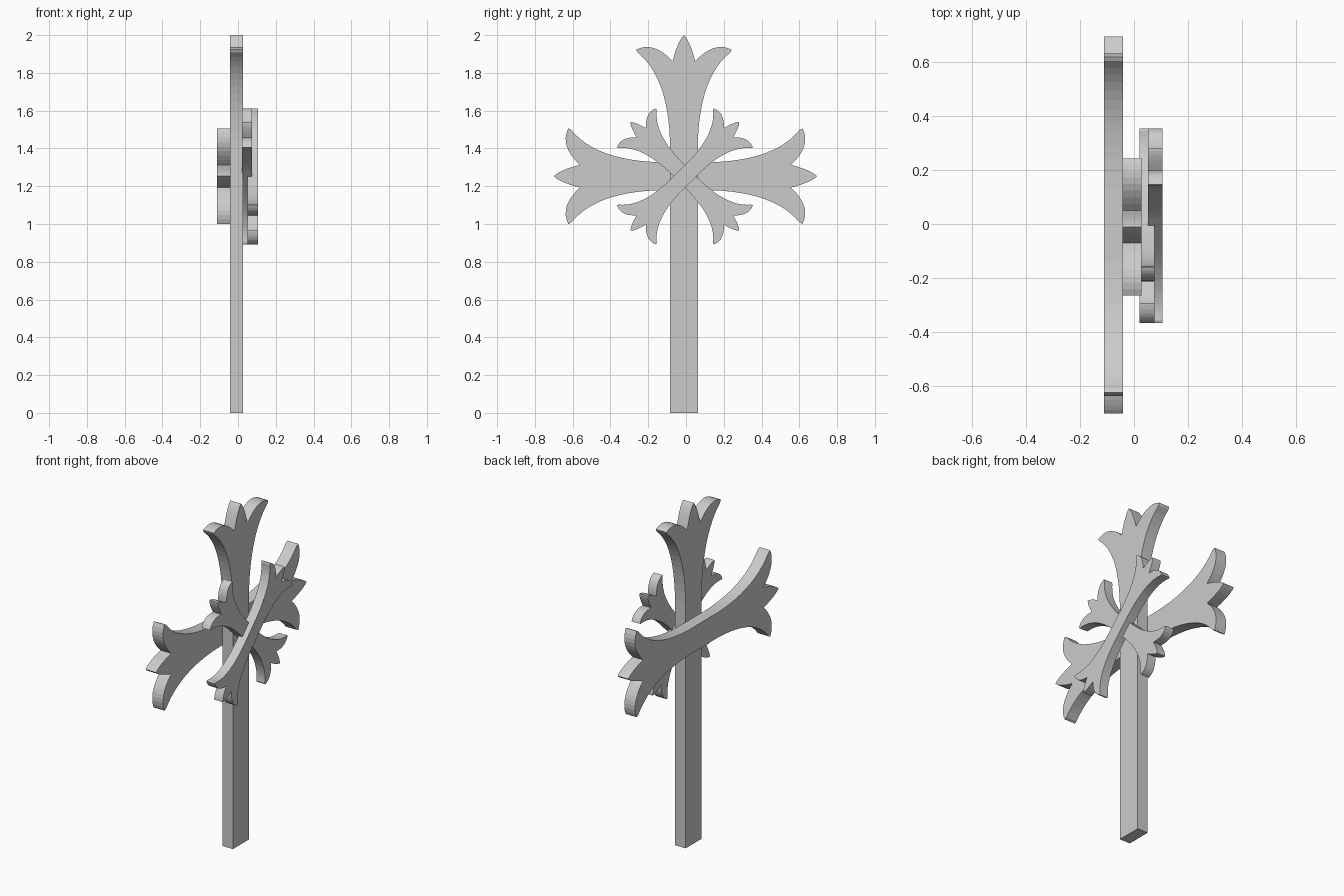
import bpy, bmesh
from math import cos, sin, radians

if "Cube" in bpy.data.objects:
    bpy.data.objects.remove(bpy.data.objects["Cube"])

HALF = 0.074  # half width of the large bars


def bezier(a, c, b, n):
    """Quadratic curve points from a to b, without the end point."""
    pts = []
    for i in range(n):
        t = i / n
        pts.append(tuple((1 - t) ** 2 * a[k] + 2 * t * (1 - t) * c[k] + t * t * b[k] for k in (0, 1)))
    return pts


def lily_end():
    """Three-petal end as (sideways, distance below the tip), left to right over the top."""
    right = bezier((0, 0), (0.032, 0.03), (0.06, 0.138), 6)
    right += bezier((0.06, 0.138), (0.16, 0.03), (0.253, 0.077), 8)
    right += [(0.253, 0.077)]
    right += bezier((0.246, 0.092), (0.085, 0.22), (HALF, 0.56), 12)
    right += [(HALF, 0.56)]
    left = [(-u, v) for u, v in right[:0:-1]]
    return left + right


def bar(name, centre, angle, length, x0, x1, scale=1.0, double=True):
    """Flat bar in the yz plane with a lily at one or both ends."""
    end = [(u * scale, length - v * scale) for u, v in lily_end()]
    if double:
        outline = end + [(-u, -w) for u, w in end]
    else:
        outline = end + [(HALF, 0), (-HALF, 0)]
    c, s = cos(radians(angle)), sin(radians(angle))
    bm = bmesh.new()
    verts = [bm.verts.new((x0, centre[0] + w * c + u * s, centre[1] + w * s - u * c))
             for u, w in outline]
    face = bm.faces.new(verts)
    ext = bmesh.ops.extrude_face_region(bm, geom=[face])
    moved = [g for g in ext["geom"] if isinstance(g, bmesh.types.BMVert)]
    bmesh.ops.translate(bm, verts=moved, vec=(x1 - x0, 0, 0))
    bmesh.ops.recalc_face_normals(bm, faces=bm.faces)
    mesh = bpy.data.meshes.new(name)
    bm.to_mesh(mesh)
    bm.free()
    ob = bpy.data.objects.new(name, mesh)
    bpy.context.collection.objects.link(ob)
    return ob


# Large upright and cross arm
bar("upright", (-0.011, 0), 90, 2.0, -0.042, 0.027, double=False)
bar("cross_arm", (-0.003, 1.253), 0, 0.697, -0.111, -0.041)

# Two small diagonal bars, one overlapping the other
bar("diagonal_rear", (-0.006, 1.252), 135, 0.407, 0.02, 0.075, 0.58)
bar("diagonal_front", (-0.006, 1.252), 45, 0.407, 0.051, 0.106, 0.58)
